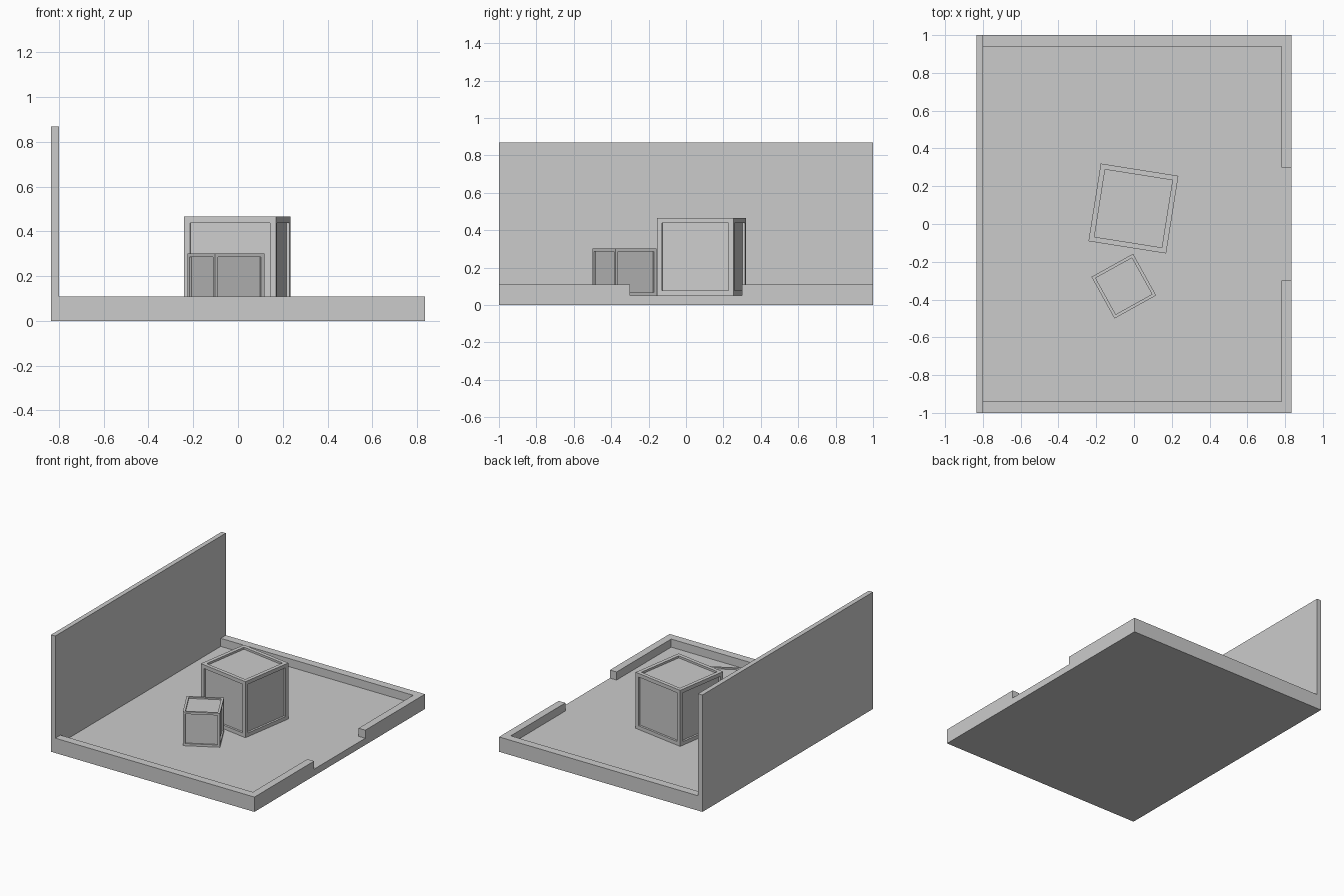
import bpy, bmesh
from math import radians
from mathutils import Vector

if "Cube" in bpy.data.objects:
    bpy.data.objects.remove(bpy.data.objects["Cube"])


def add_box(name, lo, hi):
    bpy.ops.mesh.primitive_cube_add(size=1)
    ob = bpy.context.object
    ob.name = name
    lo, hi = Vector(lo), Vector(hi)
    for v in ob.data.vertices:
        v.co = Vector([l + (c + 0.5) * (h - l) for c, l, h in zip(v.co, lo, hi)])
    return ob


def cut(target, lo, hi):
    cutter = add_box("cutter", lo, hi)
    cutter.hide_render = True
    mod = target.modifiers.new("cut", "BOOLEAN")
    mod.operation = "DIFFERENCE"
    mod.solver = "EXACT"
    mod.object = cutter
    bpy.context.view_layer.objects.active = target
    bpy.ops.object.modifier_apply(modifier=mod.name)
    bpy.data.objects.remove(cutter, do_unlink=True)


def crate(name, x, y, z, size, angle, frame, depth):
    # Cube with a recessed panel on every face
    me = bpy.data.meshes.new(name)
    bm = bmesh.new()
    bmesh.ops.create_cube(bm, size=size)
    panels = list(bm.faces)
    bmesh.ops.inset_individual(bm, faces=panels, thickness=frame)
    # Vertical-walled recess: extrude each inset face straight inward
    for f in panels:
        n = f.normal.copy()
        new = bmesh.ops.extrude_discrete_faces(bm, faces=[f])["faces"][0]
        bmesh.ops.translate(bm, verts=new.verts, vec=-n * depth)
    bmesh.ops.recalc_face_normals(bm, faces=bm.faces)
    bm.to_mesh(me)
    bm.free()
    ob = bpy.data.objects.new(name, me)
    ob.location = (x, y, z + size / 2)
    ob.rotation_euler.z = radians(angle)
    bpy.context.collection.objects.link(ob)
    return ob


FLOOR, LIP, TOP = 0.05, 0.11, 0.868

# Room: solid block carved into tall side wall, low rim, floor and doorway
room = add_box("room_floor_and_walls", (-0.835, -1, 0), (0.835, 1, TOP))
cut(room, (-0.80, -1.2, LIP), (1, 1.2, 1.2))
cut(room, (-0.80, -0.94, FLOOR), (0.78, 0.94, 0.5))
cut(room, (0.7, -0.30, FLOOR), (1, 0.30, 0.5))

# Crates
crate("large_crate", -0.003, 0.082, FLOOR, 0.416, -9, 0.039, 0.015)
crate("small_crate", -0.054, -0.329, FLOOR, 0.252, 29, 0.023, 0.01)
